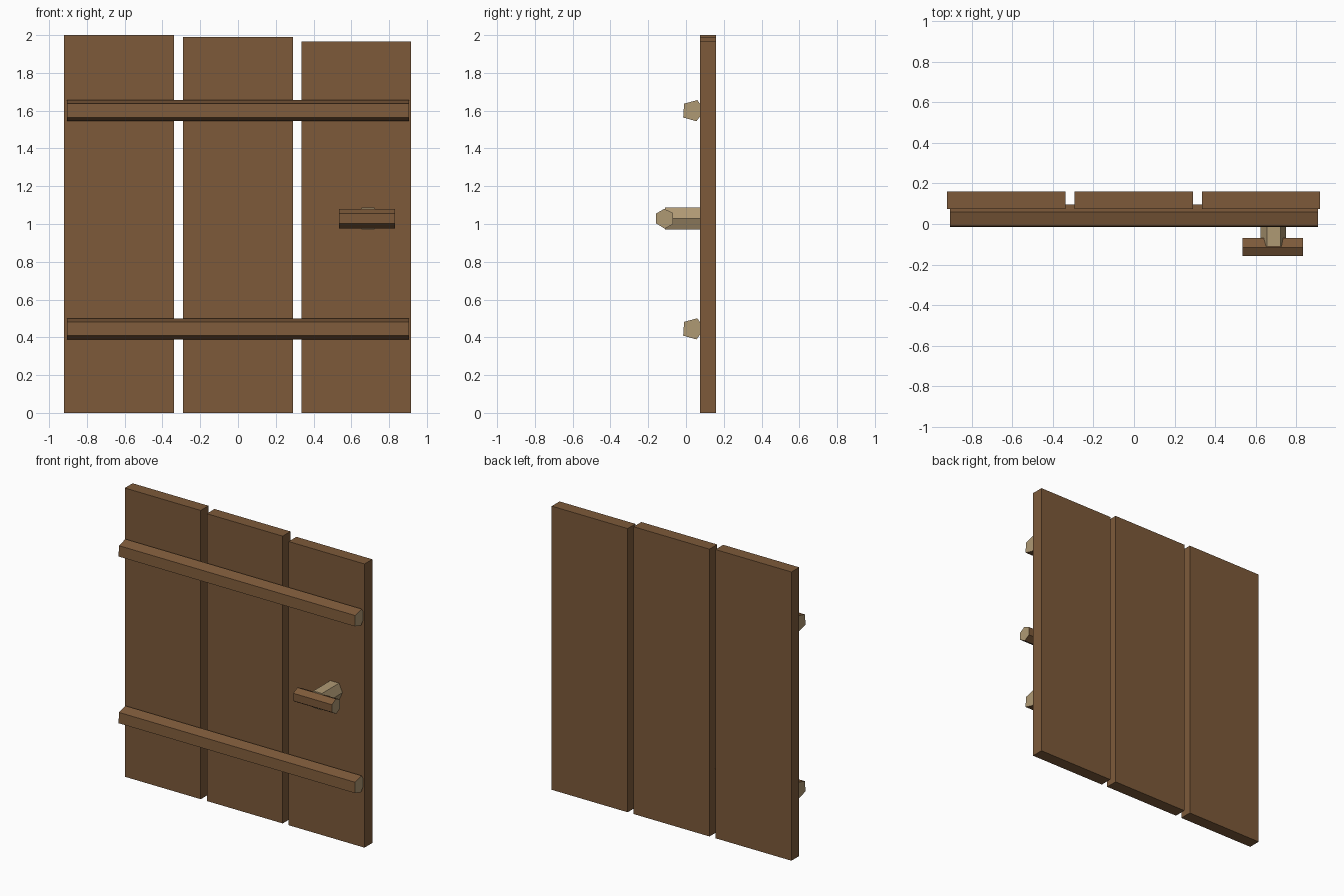
import bpy
import bmesh
from mathutils import Vector

cube = bpy.data.objects.get("Cube")
if cube:
    bpy.data.objects.remove(cube, do_unlink=True)


def make_material(name, colour):
    mat = bpy.data.materials.new(name)
    mat.use_nodes = True
    mat.diffuse_color = colour
    mat.node_tree.nodes["Principled BSDF"].inputs["Base Color"].default_value = colour
    return mat


bark = make_material("brown_wood", (0.205, 0.102, 0.042, 1))
cut_wood = make_material("pale_cut_wood", (0.43, 0.32, 0.175, 1))


def prism(name, profile, direction, side_mat, end_mat):
    """Extrude a flat profile along a direction; the two ends get their own material."""
    bm = bmesh.new()
    direction = Vector(direction)
    base = bm.faces.new([bm.verts.new(p) for p in profile])
    moved = bmesh.ops.extrude_face_region(bm, geom=[base], use_keep_orig=True)["geom"]
    bmesh.ops.translate(bm, vec=direction,
                        verts=[g for g in moved if isinstance(g, bmesh.types.BMVert)])
    bmesh.ops.recalc_face_normals(bm, faces=bm.faces)
    axis = direction.normalized()
    for face in bm.faces:
        face.material_index = int(abs(face.normal.dot(axis)) > 0.9)
    mesh = bpy.data.meshes.new(name)
    bm.to_mesh(mesh)
    bm.free()
    mesh.materials.append(side_mat)
    mesh.materials.append(end_mat)
    obj = bpy.data.objects.new(name, mesh)
    bpy.context.collection.objects.link(obj)
    return obj


# Upright planks of slightly different height
FRONT, BACK = 0.075, 0.16
for side, x0, x1, top in (("right", -0.92, -0.338, 2.0),
                          ("middle", -0.292, 0.29, 1.99),
                          ("left", 0.335, 0.917, 1.965)):
    outline = [(x0, FRONT, 0), (x1, FRONT, 0), (x1, BACK, 0), (x0, BACK, 0)]
    prism(side + "_plank", outline, (0, 0, top), bark, bark)

# Five-sided cross battens, sunk into the planks
batten = [(-0.01, 0.037), (0.06, 0.056), (0.097, 0), (0.055, -0.056), (-0.015, -0.036)]
for level, z in (("upper", 1.6), ("lower", 0.445)):
    prism(level + "_batten", [(-0.905, y, z + dz) for y, dz in batten],
          (1.81, 0, 0), bark, cut_wood)

# Six-sided peg standing out from the left plank
peg = [(0.622, 1.028), (0.655, 1.087), (0.722, 1.087),
       (0.748, 1.028), (0.722, 0.97), (0.655, 0.97)]
prism("handle_peg", [(x, -0.112, z) for x, z in peg], (0, 0.2, 0), cut_wood, cut_wood)

# Six-sided grip across the peg
grip = [(-0.158, 1.056), (-0.115, 1.08), (-0.068, 1.058),
        (-0.068, 1.0), (-0.112, 0.975), (-0.158, 1.003)]
prism("handle_grip", [(0.535, y, z) for y, z in grip], (0.296, 0, 0), bark, cut_wood)
